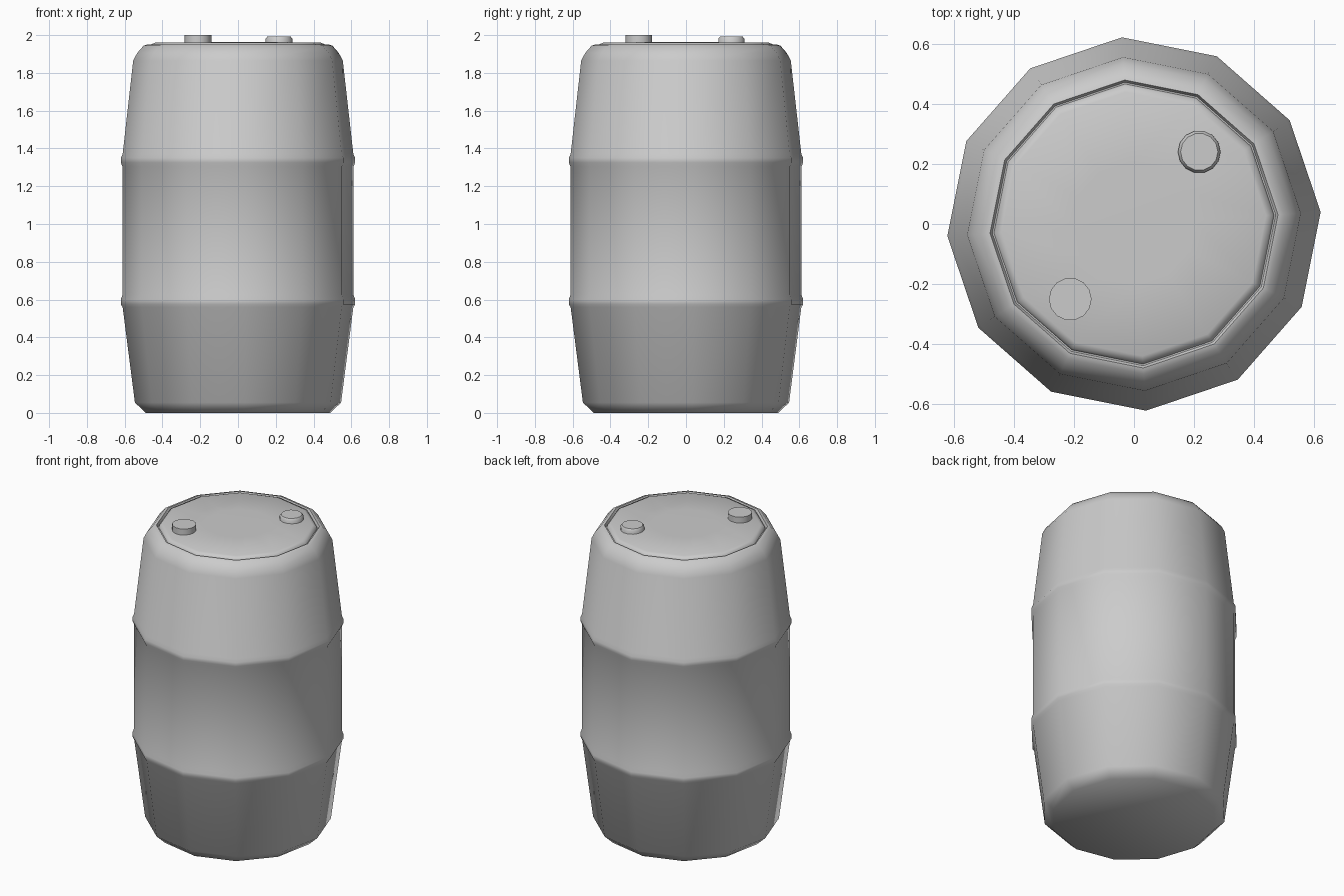
import bpy, bmesh, math

if "Cube" in bpy.data.objects:
    bpy.data.objects.remove(bpy.data.objects["Cube"])

grey = bpy.data.materials.new("plain_grey")
grey.use_nodes = True
colour = (0.6, 0.6, 0.6, 1)
grey.diffuse_color = colour
grey.node_tree.nodes["Principled BSDF"].inputs["Base Color"].default_value = colour


def lathe(name, profile, sides, turn=0, centre=(0, 0), smooth=45):
    """Turn a bottom-to-top (radius, height) profile into a capped solid."""
    bm = bmesh.new()
    rings = []
    for r, z in profile:
        angles = [math.radians(turn) + math.tau * i / sides for i in range(sides)]
        rings.append([bm.verts.new((r * math.cos(a), r * math.sin(a), z)) for a in angles])
    for low, high in zip(rings, rings[1:]):
        for i in range(sides):
            j = (i + 1) % sides
            bm.faces.new((low[i], low[j], high[j], high[i]))
    bm.faces.new(rings[0][::-1])
    bm.faces.new(rings[-1])
    mesh = bpy.data.meshes.new(name)
    bm.to_mesh(mesh)
    bm.free()
    mesh.materials.append(grey)
    obj = bpy.data.objects.new(name, mesh)
    obj.location = (*centre, 0)
    bpy.context.collection.objects.link(obj)
    bpy.ops.object.select_all(action="DESELECT")
    obj.select_set(True)
    bpy.context.view_layer.objects.active = obj
    bpy.ops.object.shade_smooth_by_angle(angle=math.radians(smooth))
    return obj


# Barrel: chamfered foot, two rolled hoops, tapered shoulder
foot = [(0.49, 0), (0.547, 0.055)]
lower_hoop = [(0.612, 0.56), (0.622, 0.575), (0.622, 0.6), (0.613, 0.625)]
upper_hoop = [(0.613, 1.305), (0.622, 1.325), (0.622, 1.35), (0.612, 1.37)]
shoulder = [(0.556, 1.865), (0.535, 1.905), (0.5, 1.945)]
# Lid: narrow rim, groove and raised centre panel
lid = [(0.48, 1.95), (0.472, 1.935), (0.467, 1.935), (0.462, 1.95), (0.44, 1.96), (0.2, 1.963)]
lathe("barrel", foot + lower_hoop + upper_hoop + shoulder + lid, 12, turn=3.7, smooth=50)

# Filler caps
lathe("tall_cap", [(0.071, 1.94), (0.071, 2.0)], 14, centre=(-0.212, -0.25))
lathe("short_cap", [(0.071, 1.94), (0.071, 1.98), (0.062, 1.992)], 14, centre=(0.217, 0.24))
